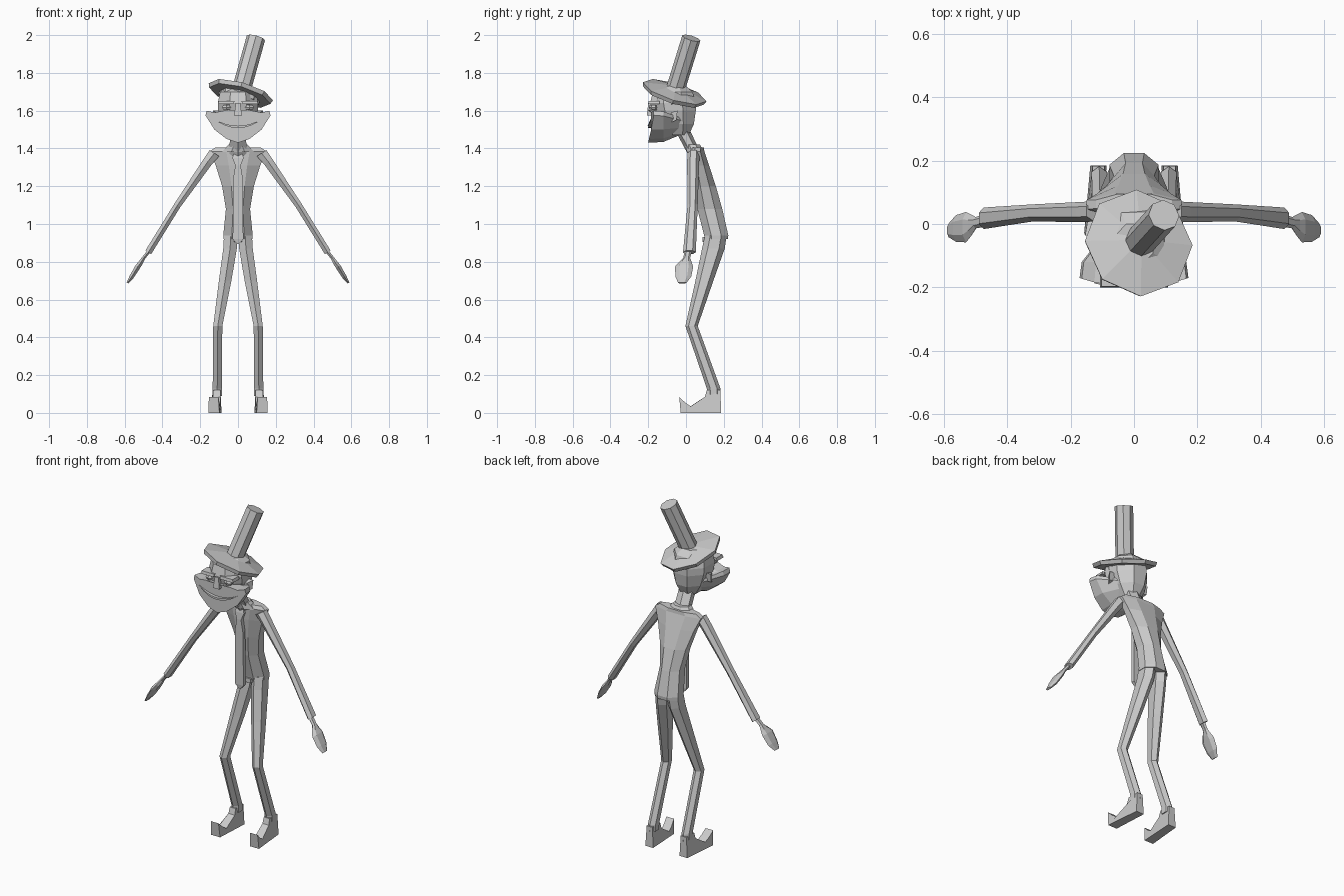
import bpy, math
from mathutils import Vector, Matrix

if "Cube" in bpy.data.objects:
    bpy.data.objects.remove(bpy.data.objects["Cube"])


def loft(name, rings, mirror=False):
    """Skin a list of equal-length point rings, capping both ends."""
    n = len(rings[0])
    verts = [tuple(p) for r in rings for p in r]
    faces = [tuple(range(n))[::-1], tuple(range(len(verts) - n, len(verts)))]
    for k in range(len(rings) - 1):
        for i in range(n):
            j = (i + 1) % n
            faces.append((k*n + i, k*n + j, (k+1)*n + j, (k+1)*n + i))
    me = bpy.data.meshes.new(name)
    me.from_pydata(verts, [], faces)
    ob = bpy.data.objects.new(name, me)
    bpy.context.collection.objects.link(ob)
    import bmesh
    bm = bmesh.new()
    bm.from_mesh(me)
    bmesh.ops.recalc_face_normals(bm, faces=bm.faces)
    bm.to_mesh(me)
    bm.free()
    if mirror:
        ob.modifiers.new("mirror", 'MIRROR').use_mirror_merge = False
    return ob


def ring(c, rx, ry, n=6, rot=None, phase=0.5):
    """Polygon ring whose outer extent is rx by ry."""
    rot = rot or Matrix.Identity(3)
    a = [2*math.pi*(i + phase)/n for i in range(n)]
    kx = rx / max(abs(math.cos(t)) for t in a)
    ky = ry / max(abs(math.sin(t)) for t in a)
    return [Vector(c) + rot @ Vector((kx*math.cos(t), ky*math.sin(t), 0)) for t in a]


def stack(name, rows, n=8, mirror=False):
    """Horizontal rings from rows of (x, half width, front y, back y, z)."""
    return loft(name, [ring((x, (f+b)/2, z), hx, (b-f)/2, n) for x, hx, f, b, z in rows], mirror)


def prism(name, outline, sides, mirror=False):
    """Extrude a (y, z) side profile between two x functions."""
    return loft(name, [[(s(y, z), y, z) for y, z in outline] for s in sides], mirror)


# jacket
stack("jacket", [(0, .078, .10, .222, .92), (0, .078, .096, .224, .94),
                 (0, .064, .06, .192, 1.08), (0, .084, .042, .158, 1.2),
                 (0, .118, .03, .122, 1.31), (0, .15, .025, .097, 1.385),
                 (0, .12, .03, .095, 1.405)])

# trouser legs
stack("leg", [(.11, .024, .112, .184, .09), (.11, .024, .11, .182, .13),
              (.107, .024, -.003, .062, .46), (.068, .033, .05, .145, .7),
              (.042, .036, .085, .205, .87), (.038, .036, .10, .215, .94)], 6, True)

# shoes with curled toes
shoe = [(.185, 0), (-.028, 0), (-.036, .085), (-.005, .055), (.025, .035),
        (.1, .085), (.11, .12), (.183, .12)]
prism("shoe", shoe, [lambda y, z: .087 + max(0, .06 - y)*.13 + z*.05,
                     lambda y, z: .138 + max(0, .06 - y)*.22 - z*.06], True)

# sleeves and hands, rings square to the arm direction
tilt = Matrix.Rotation(math.radians(58), 3, 'Y')
arm_rot = Matrix.Rotation(math.radians(-33), 3, 'Y')
loft("sleeve", [ring((x, y, z), r, ry, 6, arm_rot) for x, y, z, r, ry in
                [(.125, .04, 1.375, .03, .032), (.16, .038, 1.33, .026, .032),
                 (.32, .035, 1.1, .018, .027), (.475, .018, .85, .018, .034)]], True)
loft("hand", [ring((x, y, z), r, ry, 6, arm_rot) for x, y, z, r, ry in
              [(.468, .012, .86, .009, .02), (.5, .004, .82, .009, .018),
               (.514, -.004, .797, .012, .034), (.53, -.01, .775, .014, .048),
               (.562, -.014, .722, .012, .042), (.585, -.02, .688, .006, .022)]], True)

# collar
loft("collar", [ring((0, .05, 1.38), .085, .045, 8), ring((0, .035, 1.42), .05, .04, 8)])

# neck
loft("neck", [ring((0, .05, 1.36), .045, .035), ring((0, -.03, 1.52), .042, .04)])

# hanging tie: knot, then straight blade
stack("tie", [(0, .006, .016, .03, .895), (0, .028, .012, .034, .92),
              (0, .026, .008, .03, 1.24), (0, .014, .008, .03, 1.31),
              (0, .03, .012, .045, 1.35), (0, .02, .02, .045, 1.38)], 4)

# belt buckle
stack("buckle", [(0, .022, .088, .12, .905), (0, .022, .088, .12, .93)], 4)

# cranium
stack("head", [(0, .05, -.1, .015, 1.47), (0, .085, -.15, .042, 1.53),
               (0, .105, -.18, .052, 1.6), (0, .107, -.19, .052, 1.64),
               (0, .095, -.175, .035, 1.7), (0, .06, -.13, 0, 1.73)])

# wide grinning jaw: a curved outline lofted back towards the neck
half = [(0, 1.43), (.06, 1.45), (.125, 1.5), (.172, 1.575), (.165, 1.6), (.125, 1.59), (.05, 1.605), (0, 1.6)]
outline = half + [(-x, z) for x, z in half[-2:0:-1]]
loft("jaw", [[(x, -.2 + 1.0*x*x, z) for x, z in outline],
             [(x*.96, -.12, 1.52 + (z - 1.52)*.95) for x, z in outline],
             [(x*.4, 0, 1.52 + (z - 1.52)*.4) for x, z in outline]])

# mouth line following the jaw curve
us = [i/4 - 1 for i in range(9)]
edge = [(u*.125, 1.508 + .045*u*u) for u in us] + [(u*.125, 1.52 + .035*u*u) for u in us[::-1]]
loft("mouth", [[(x, -.203 + y + x*x, z) for x, z in edge] for y in (0, .02)])

# nose, brows and eyes
stack("nose", [(0, .02, -.207, -.16, 1.575), (0, .012, -.2, -.16, 1.64)], 4)
stack("brow", [(.065, .042, -.2, -.14, 1.635), (.06, .042, -.197, -.14, 1.652)], 4, True)
stack("eye", [(.06, .018, -.192, -.15, 1.605), (.06, .024, -.196, -.15, 1.617),
              (.06, .018, -.192, -.15, 1.63)], 6, True)

# ears
ear = [(-.085, 1.535), (-.05, 1.55), (-.045, 1.6), (-.08, 1.59)]
prism("ear", ear, [lambda y, z: .085, lambda y, z: .125 + (y + .06)*.5], True)

# tilted tall hat, turned around its own axis
axis = Vector((.28, .31, 1)).normalized()
hat_rot = Vector((0, 0, 1)).rotation_difference(axis).to_matrix()
base = Vector((.015, -.06, 1.7))
hat = [(.11, -.045), (.11, -.025), (.168, -.022), (.176, 0), (.05, .025), (.05, .308)]
loft("top_hat", [ring(base + axis*h, r, r, 8, hat_rot, 0) for r, h in hat])
